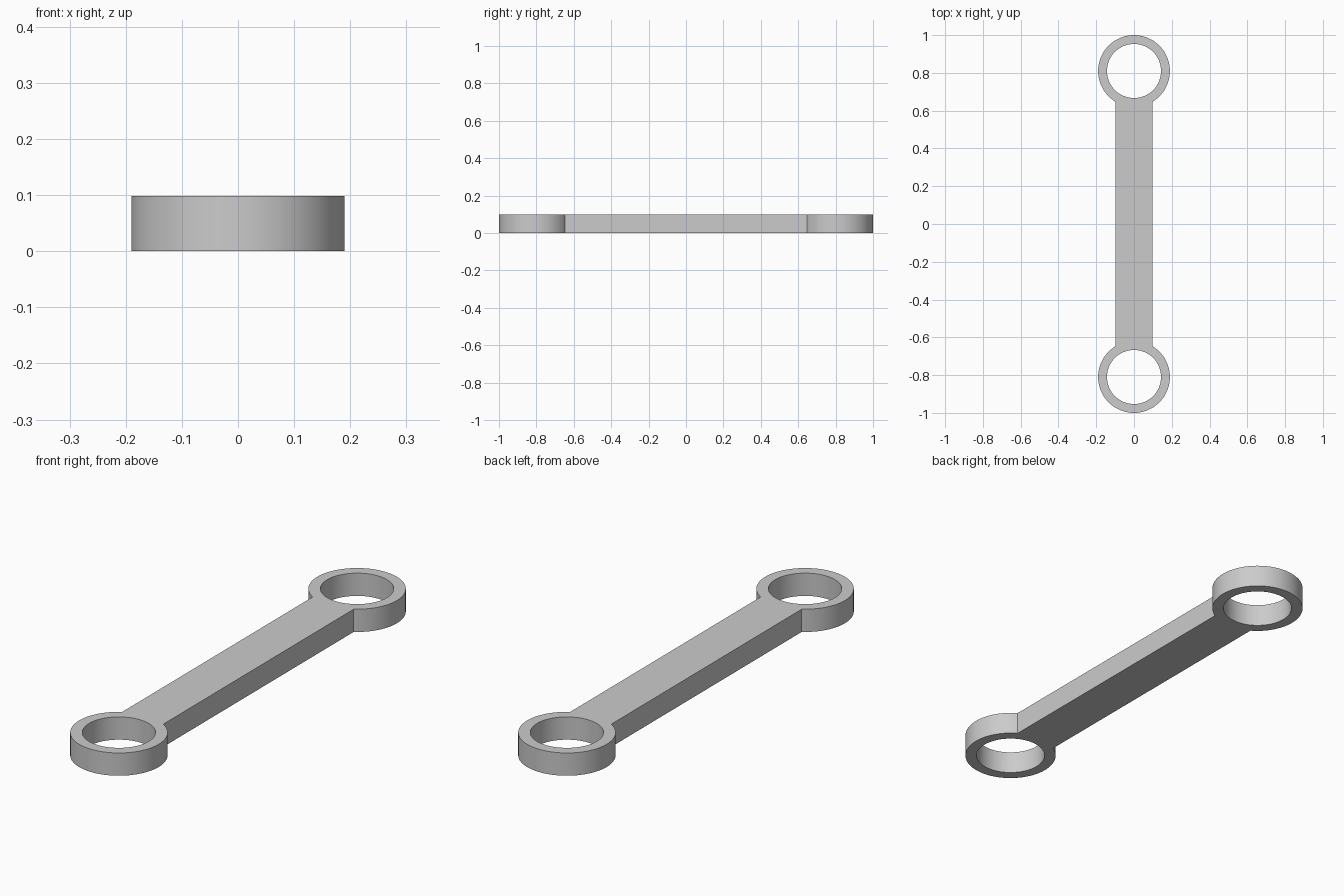
import bpy, bmesh, math

if "Cube" in bpy.data.objects:
    bpy.data.objects.remove(bpy.data.objects["Cube"], do_unlink=True)

THICK = 0.098        # height of the whole link
R_OUT, R_IN = 0.19, 0.143
CENTRE = 1 - R_OUT   # distance of each eye from the middle
HALF_W = 0.098       # half width of the bar

steel = bpy.data.materials.new("grey_metal")
steel.use_nodes = True
grey = (0.6, 0.6, 0.6, 1)
steel.diffuse_color = grey
steel.node_tree.nodes["Principled BSDF"].inputs["Base Color"].default_value = grey

# Ring angles, with exact points where the bar sides meet the eye
join = math.asin(HALF_W / R_OUT)
BAR_SEGS, FREE_SEGS = 16, 80
angles = [-join + 2 * join * i / BAR_SEGS for i in range(BAR_SEGS)]
angles += [join + 2 * (math.pi - join) * i / FREE_SEGS for i in range(FREE_SEGS)]

bm = bmesh.new()


def eye(side):
    """Flat ring; angle zero points towards the bar. Returns the shared arc."""
    def circle(r):
        return [bm.verts.new((-side * r * math.sin(a), side * (CENTRE - r * math.cos(a)), 0))
                for a in angles]
    outer, inner = circle(R_OUT), circle(R_IN)
    n = len(angles)
    for i in range(n):
        j = (i + 1) % n
        bm.faces.new((outer[i], outer[j], inner[j], inner[i]))
    return outer[:BAR_SEGS + 1]


# Eyes at both ends, and the bar filling the space between their arcs
back_arc, front_arc = eye(1), eye(-1)
bm.faces.new(back_arc + front_arc)

# Raise the flat outline into a solid
bmesh.ops.recalc_face_normals(bm, faces=bm.faces)
solid = bmesh.ops.extrude_face_region(bm, geom=bm.faces[:], use_keep_orig=True)
top = [v for v in solid["geom"] if isinstance(v, bmesh.types.BMVert)]
bmesh.ops.translate(bm, verts=top, vec=(0, 0, THICK))
bmesh.ops.recalc_face_normals(bm, faces=bm.faces)

mesh = bpy.data.meshes.new("connecting_link")
bm.to_mesh(mesh)
bm.free()
mesh.materials.append(steel)
link = bpy.data.objects.new("connecting_link", mesh)
bpy.context.collection.objects.link(link)

# Smooth round walls, crisp rims
bpy.ops.object.select_all(action="DESELECT")
link.select_set(True)
bpy.context.view_layer.objects.active = link
bpy.ops.object.shade_smooth_by_angle(angle=math.radians(30))
